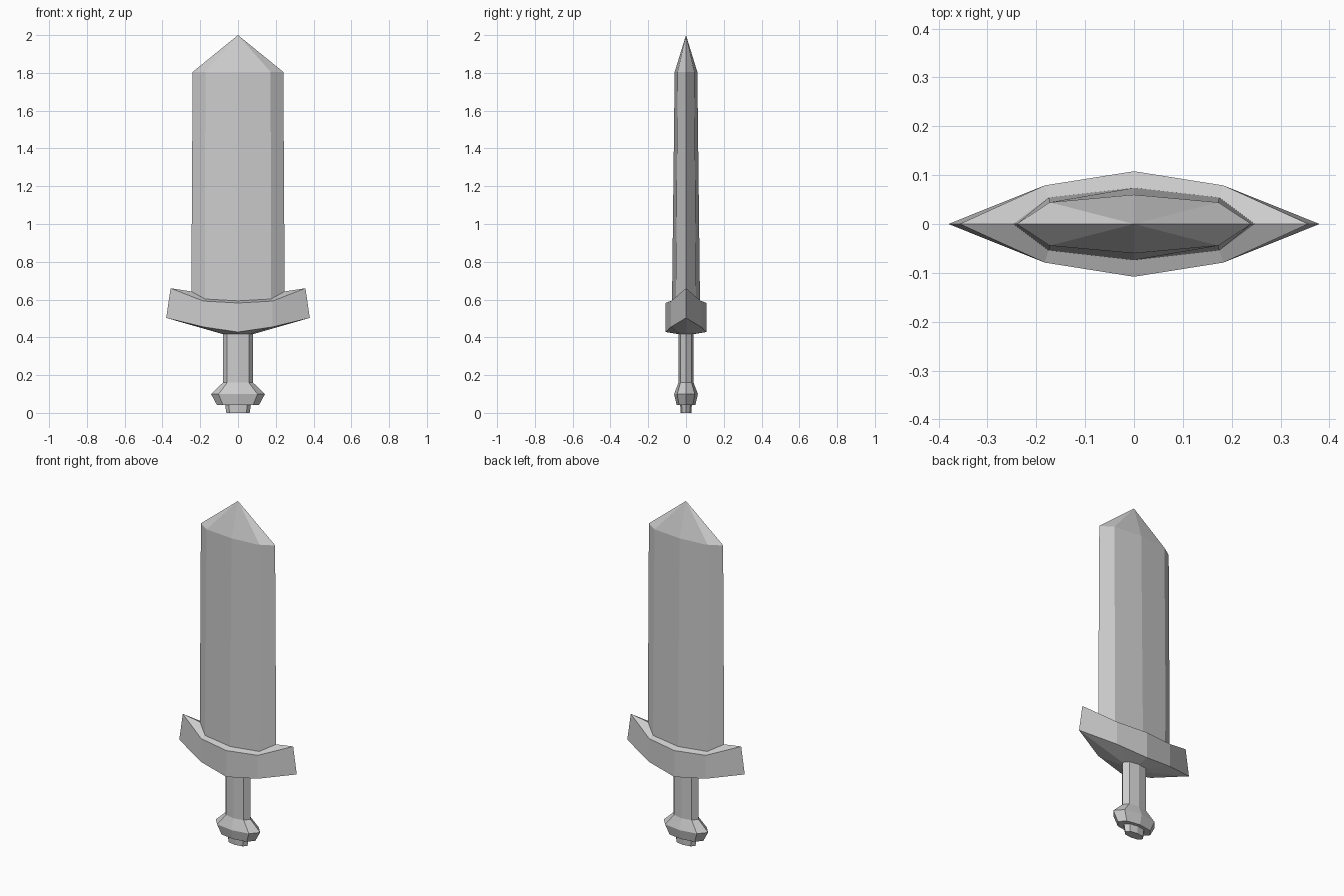
import bpy
import bmesh

cube = bpy.data.objects.get("Cube")
if cube:
    bpy.data.objects.remove(cube, do_unlink=True)

# One plain grey for the whole sword
GREY = (0.6, 0.6, 0.6, 1.0)
grey = bpy.data.materials.new("plain_grey")
grey.use_nodes = True
grey.diffuse_color = GREY
grey.node_tree.nodes["Principled BSDF"].inputs["Base Color"].default_value = GREY


def section(end, mid, centre):
    """Eight-sided ring from its end (x, z), shoulder (x, y, z) and centre (y, z)."""
    (ex, ez), (mx, my, mz), (cy, cz) = end, mid, centre
    return [(ex, 0, ez), (mx, my, mz), (0, cy, cz), (-mx, my, mz),
            (-ex, 0, ez), (-mx, -my, mz), (0, -cy, cz), (mx, -my, mz)]


def flat(width, depth, z):
    """Level eight-sided ring with the given half width and half depth."""
    return section((width, z), (width * 0.72, depth * 0.74, z), (depth, z))


def loft(name, rings, tip=None):
    """Skin consecutive rings, closing the bottom and either capping or pointing the top."""
    bm = bmesh.new()
    loops = [[bm.verts.new(p) for p in ring] for ring in rings]
    for low, high in zip(loops, loops[1:]):
        for i in range(len(low)):
            j = (i + 1) % len(low)
            bm.faces.new((low[i], low[j], high[j], high[i]))
    bm.faces.new(loops[0][::-1])
    top = bm.faces.new(loops[-1])
    if tip:
        bmesh.ops.poke(bm, faces=[top])
        bm.verts.ensure_lookup_table()
        bm.verts[-1].co = tip
    bmesh.ops.recalc_face_normals(bm, faces=bm.faces[:])
    mesh = bpy.data.meshes.new(name)
    bm.to_mesh(mesh)
    bm.free()
    mesh.materials.append(grey)
    obj = bpy.data.objects.new(name, mesh)
    bpy.context.collection.objects.link(obj)
    return obj


# Broad blade with a faceted point
blade_foot = section((0.247, 0.643), (0.175, 0.054, 0.603), (0.074, 0.593))
loft("blade", [blade_foot, flat(0.24, 0.06, 1.805)], tip=(0, 0, 2.0))

# Upswept guard: underside, outer wall, then the sloped top meeting the blade
loft("guard", [
    flat(0.08, 0.04, 0.417),
    section((0.38, 0.503), (0.183, 0.079, 0.455), (0.108, 0.428)),
    section((0.357, 0.66), (0.183, 0.079, 0.592), (0.108, 0.582)),
    blade_foot,
])

# Grip
loft("grip", [flat(0.08, 0.04, 0.16), flat(0.08, 0.04, 0.42)])

# Flared pommel with a small end button
loft("pommel", [
    flat(0.062, 0.028, 0.0),
    flat(0.068, 0.031, 0.043),
    flat(0.112, 0.05, 0.043),
    flat(0.143, 0.063, 0.1),
    flat(0.08, 0.04, 0.16),
])
